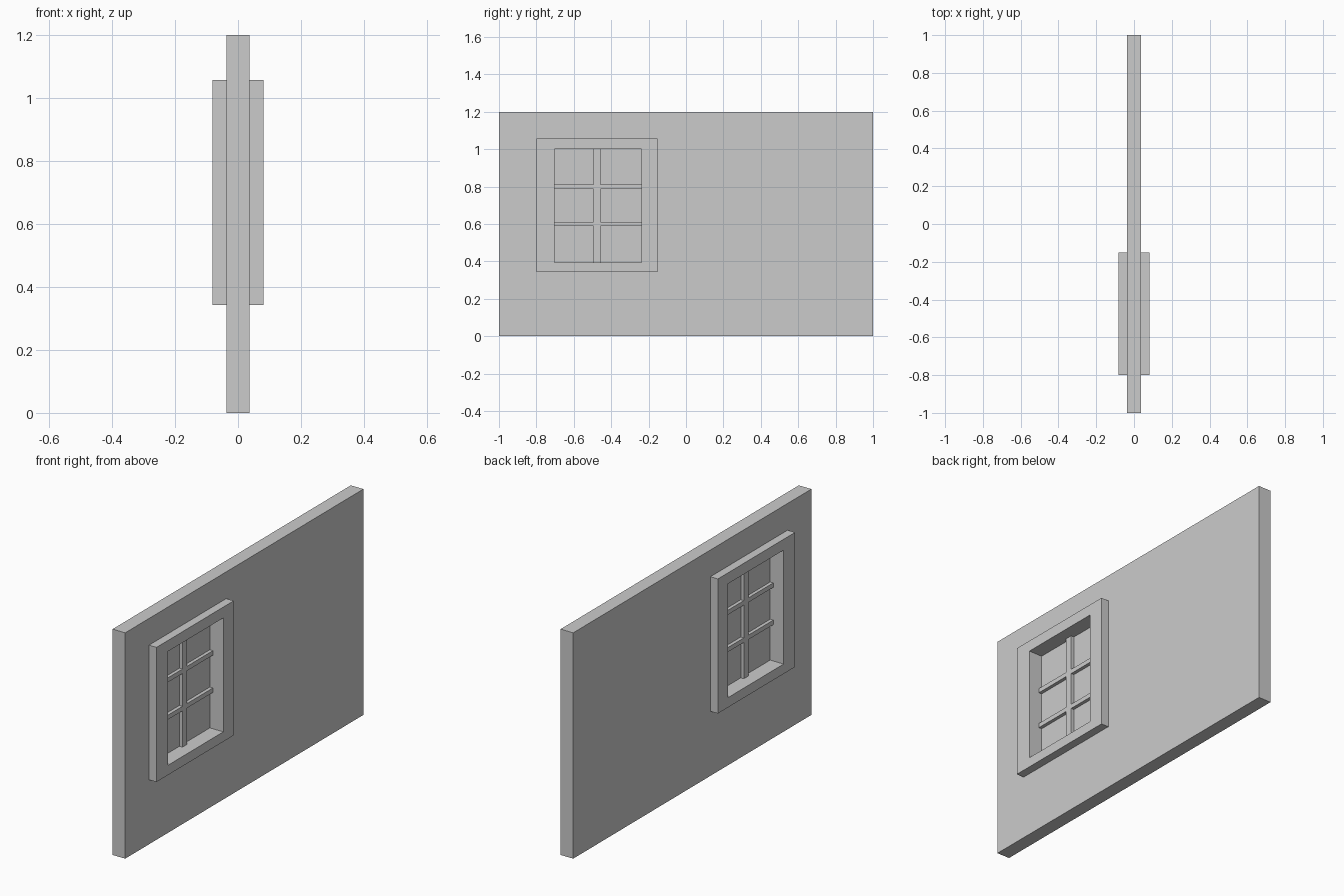
import bpy, bmesh

if "Cube" in bpy.data.objects:
    bpy.data.objects.remove(bpy.data.objects["Cube"])

WALL, CASING, BAR, PANE = 0.037, 0.081, 0.02, 0.002   # half depths in x
OUTER = (-1.0, 1.0, 0.0, 1.2)                         # y0, y1, z0, z1
FRAME = (-0.80, -0.152, 0.343, 1.058)
HOLE = (-0.704, -0.239, 0.395, 1.0)


def finish(name, bm):
    bmesh.ops.recalc_face_normals(bm, faces=bm.faces)
    mesh = bpy.data.meshes.new(name)
    bm.to_mesh(mesh)
    bm.free()
    obj = bpy.data.objects.new(name, mesh)
    bpy.context.collection.objects.link(obj)
    return obj


def corners(bm, x, r):
    y0, y1, z0, z1 = r
    return [bm.verts.new((x, y, z)) for y, z in ((y0, z0), (y1, z0), (y1, z1), (y0, z1))]


def ring(name, outer, inner, x0, x1):
    """Rectangular slab with a rectangular hole through it."""
    bm = bmesh.new()
    loops = [corners(bm, x0, outer), corners(bm, x1, outer),
             corners(bm, x1, inner), corners(bm, x0, inner)]
    for a, b in zip(loops, loops[1:] + loops[:1]):
        for i in range(4):
            j = (i + 1) % 4
            bm.faces.new((a[i], a[j], b[j], b[i]))
    return finish(name, bm)


def box(name, rect, half):
    """Solid slab centred on x = 0."""
    bm = bmesh.new()
    a, b = corners(bm, -half, rect), corners(bm, half, rect)
    bm.faces.new(a)
    bm.faces.new(b)
    for i in range(4):
        j = (i + 1) % 4
        bm.faces.new((a[i], a[j], b[j], b[i]))
    return finish(name, bm)


# wall with window opening
ring("wall", OUTER, HOLE, -WALL, WALL)

# raised casing, mirrored to the other side of the wall
casing = ring("window_casing", FRAME, HOLE, WALL, CASING)
casing.modifiers.new("Mirror", 'MIRROR').use_mirror_merge = False

# glass pane in the middle of the opening
box("window_pane", HOLE, PANE)

# glazing bars
V0, V1 = -0.495, -0.457
box("vertical_bar", (V0, V1, HOLE[2], HOLE[3]), BAR)
for row, z in enumerate((0.6, 0.798)):
    for side, (y0, y1) in (("left", (HOLE[0], V0)), ("right", (V1, HOLE[1]))):
        box(f"horizontal_bar_{side}_{row}", (y0, y1, z - 0.012, z + 0.012), BAR)
